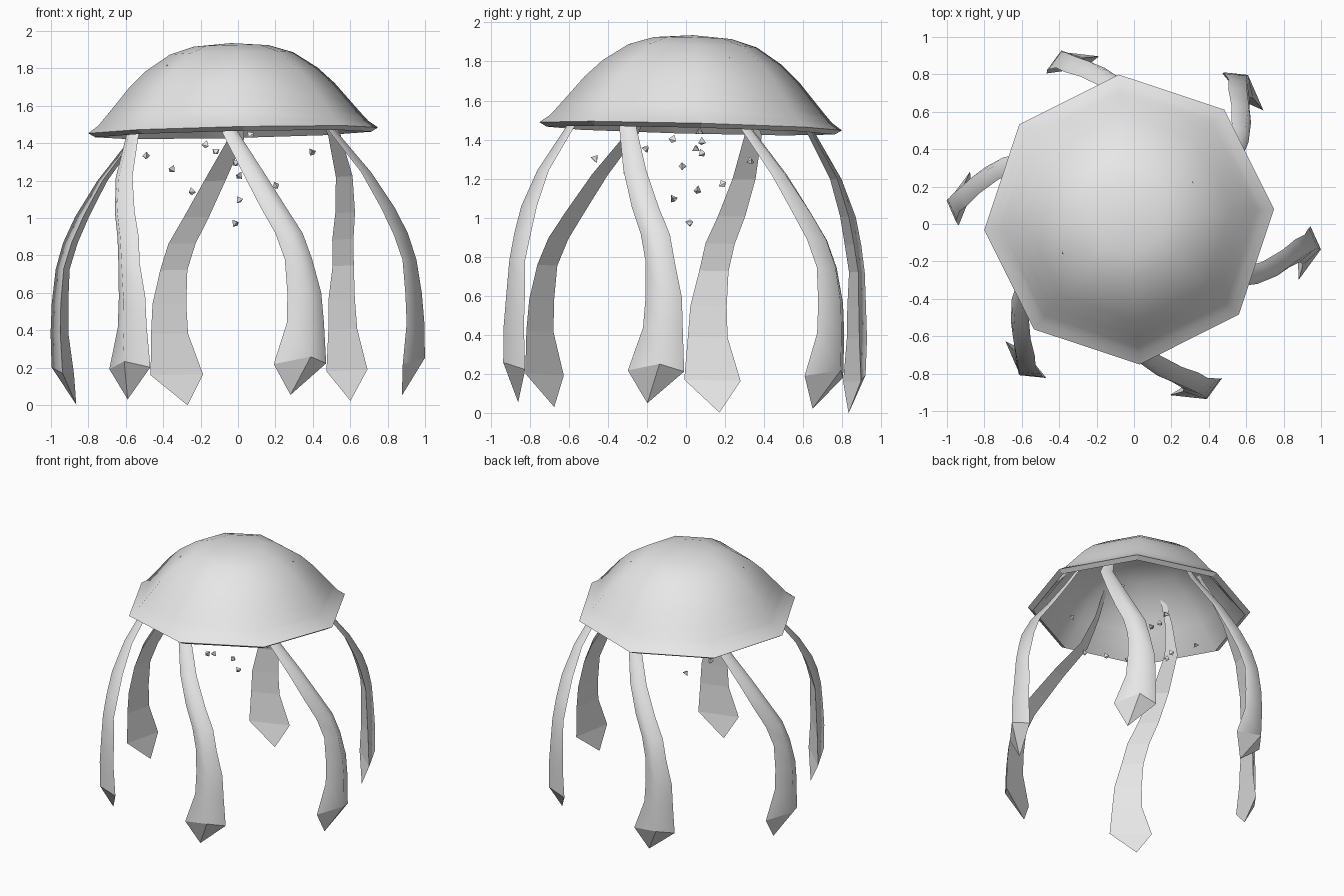
import bpy, bmesh, math, random
from mathutils import Matrix, Vector

if "Cube" in bpy.data.objects:
    bpy.data.objects.remove(bpy.data.objects["Cube"], do_unlink=True)

pale = bpy.data.materials.new("pale_grey")
pale.use_nodes = True
colour = (0.8, 0.8, 0.8, 1)
pale.diffuse_color = colour
pale.node_tree.nodes["Principled BSDF"].inputs["Base Color"].default_value = colour

# The whole body leans slightly about the centre of the bell rim
rim_z = 1.468
lean = Vector((0, 0, 1)).rotation_difference(Vector((-0.022, 0.026, 1))).to_matrix().to_4x4()
tilt = (Matrix.Translation((-0.026, 0.024, rim_z)) @ lean
        @ Matrix.Translation((0, 0, -rim_z)))


def finish(bm, name, matrix):
    bmesh.ops.recalc_face_normals(bm, faces=bm.faces)
    bm.transform(matrix)
    mesh = bpy.data.meshes.new(name)
    bm.to_mesh(mesh)
    bm.free()
    mesh.materials.append(pale)
    obj = bpy.data.objects.new(name, mesh)
    bpy.context.collection.objects.link(obj)
    return obj


def bridge(bm, a, b):
    n = len(a)
    return [bm.faces.new((a[i], a[(i + 1) % n], b[(i + 1) % n], b[i])) for i in range(n)]


# Bell: eight-sided hollow dome with a flared lip, outer skin then inner skin
outer = [(0.20, 1.92), (0.33, 1.88), (0.46, 1.795), (0.55, 1.71),
         (0.63, 1.615), (0.685, 1.55), (0.725, 1.505), (0.777, rim_z)]
inner = [(0.74, 1.446), (0.66, 1.53), (0.60, 1.61), (0.52, 1.70),
         (0.43, 1.78), (0.31, 1.86), (0.18, 1.90)]
bm = bmesh.new()
rings = []
for r, z in outer + inner:
    ring = []
    for k in range(8):
        a = math.radians(4.1 + 45 * k)
        ring.append(bm.verts.new((r * math.cos(a), r * math.sin(a), z)))
    rings.append(ring)
for a, b in zip(rings, rings[1:]):
    bridge(bm, a, b)
for ring, z in ((rings[0], 1.935), (rings[-1], 1.915)):
    pole = bm.verts.new((0, 0, z))
    for k in range(8):
        bm.faces.new((ring[k], ring[(k + 1) % 8], pole))
for f in bm.faces:
    f.smooth = True
lip = set(rings[len(outer) - 1]) | set(rings[len(outer)])
for e in bm.edges:
    if e.verts[0] in lip and e.verts[1] in lip:
        e.smooth = False
finish(bm, "bell", tilt)

# Tentacle sections: height, edge radius, right edge, left edge, ridge radius
sections = [(1.82, 0.36, -0.145, -0.115, 0.375), (1.62, 0.47, -0.21, -0.16, 0.49),
            (1.44, 0.58, -0.25, -0.16, 0.61), (1.22, 0.735, -0.19, -0.07, 0.777),
            (1.03, 0.824, -0.122, 0.02, 0.885), (0.89, 0.876, -0.06, 0.093, 0.94),
            (0.75, 0.915, -0.023, 0.13, 0.975), (0.57, 0.925, -0.016, 0.174, 0.995),
            (0.41, 0.93, -0.024, 0.184, 1.005), (0.19, 0.92, -0.10, 0.195, 1.003)]


def tentacle(index):
    bm = bmesh.new()
    rings = []
    for z, r, right, left, ridge in sections:
        last = z == sections[-1][0]
        middle = (right + left) / 2 + (0.035 if last else 0)
        rings.append([bm.verts.new((r, right, z)),
                      bm.verts.new((ridge, middle, z + (0.035 if last else 0))),
                      bm.verts.new((r, left, z))])
    for a, b in zip(rings, rings[1:]):
        # rounded outer sides, flat inner side
        for f in bridge(bm, a, b)[:2]:
            f.smooth = True
    bm.faces.new(rings[0])
    tip = bm.verts.new((0.89, 0, 0.025))
    for k in range(3):
        bm.faces.new((rings[-1][k], rings[-1][(k + 1) % 3], tip))
    for e in bm.edges:
        if len({f.smooth for f in e.link_faces}) > 1:
            e.smooth = False
    turn = Matrix.Rotation(math.radians(48 + 60 * index), 4, "Z")
    finish(bm, f"tentacle_{index + 1}", tilt @ turn)


for i in range(6):
    tentacle(i)

# Drifting shards below and inside the bell
random.seed(4)
shards = [(-0.02, 0.02, 0.98), (0, -0.07, 1.105), (-0.25, 0.06, 1.15), (0.2, 0.185, 1.18),
          (-0.35, -0.02, 1.27), (-0.49, 0.08, 1.34), (0.39, -0.2, 1.36), (-0.11, 0.05, 1.36),
          (-0.02, 0.33, 1.3), (0.01, -0.3, 1.235), (-0.17, 0.08, 1.4), (0.06, 0.07, 1.45),
          (0.07, -0.46, 1.31), (-0.03, -0.065, 1.41), (0.2, 0.1, 1.55), (-0.2, -0.2, 1.58)]
for i, place in enumerate(shards):
    bm = bmesh.new()
    bmesh.ops.create_cone(bm, segments=3, cap_ends=True, radius1=0.024, radius2=0, depth=0.03)
    base = next(f for f in bm.faces if f.normal.z < -0.9)
    bmesh.ops.poke(bm, faces=[base], offset=0.014)
    spin = Matrix.Rotation(random.uniform(0, 6), 4, "Z") @ Matrix.Rotation(random.uniform(-1, 1), 4, "X")
    finish(bm, f"shard_{i + 1}", Matrix.Translation(place) @ spin)
